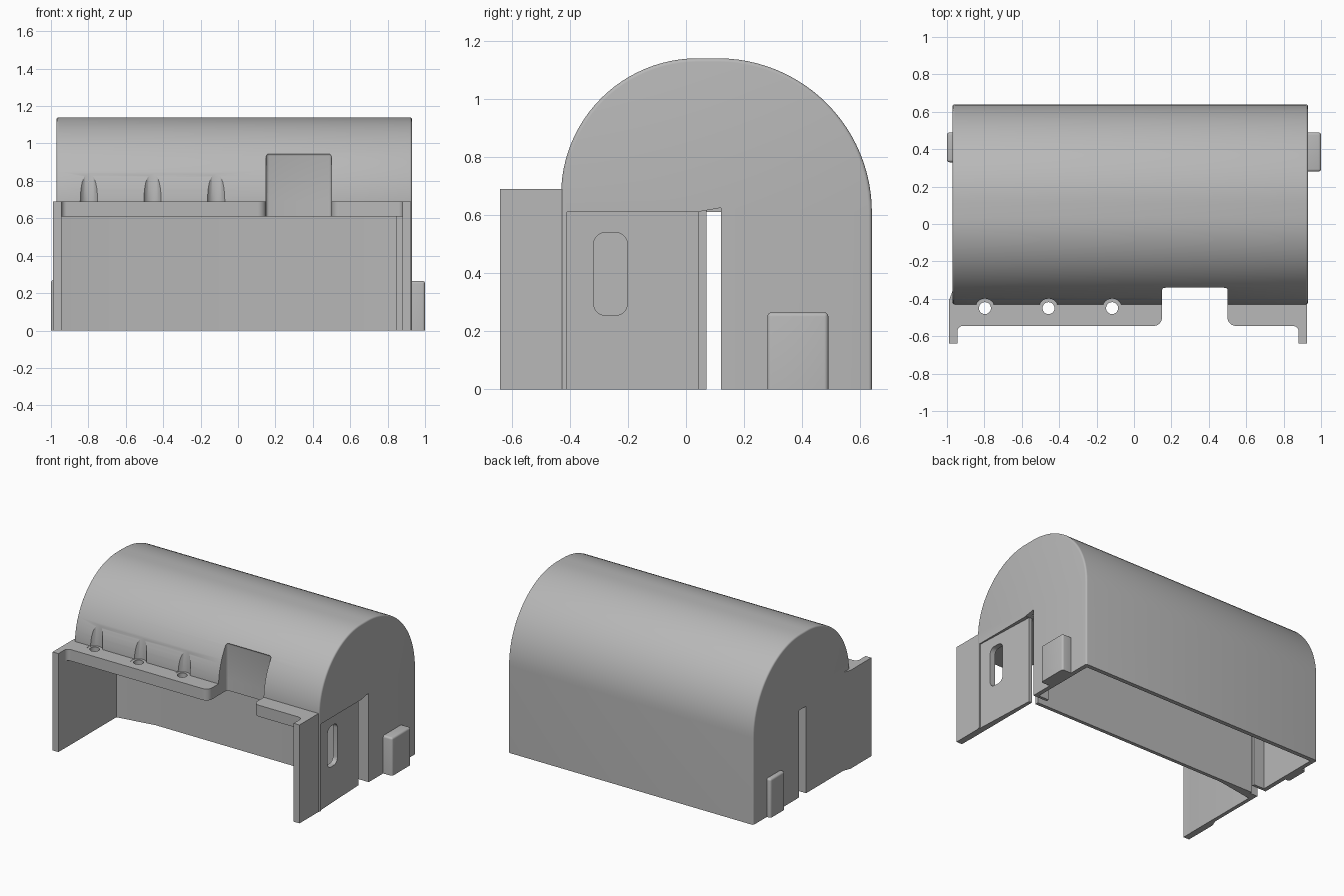
import bpy, bmesh, math
from mathutils import Vector

cube = bpy.data.objects.get("Cube")
if cube:
    bpy.data.objects.remove(cube, do_unlink=True)

grey = bpy.data.materials.new("plain_grey")
grey.use_nodes = True
grey.diffuse_color = (0.48, 0.48, 0.48, 1)
grey.node_tree.nodes["Principled BSDF"].inputs["Base Color"].default_value = (0.48, 0.48, 0.48, 1)


def rounded(corners, steps=6):
    """Fillet each (u, v, radius) corner of a polygon."""
    out = []
    for i, (u, v, r) in enumerate(corners):
        p = Vector((u, v))
        if r == 0:
            out.append(p)
            continue
        a = (Vector(corners[i - 1][:2]) - p).normalized()
        b = (Vector(corners[(i + 1) % len(corners)][:2]) - p).normalized()
        for k in range(steps + 1):
            t = k / steps * math.pi / 2
            out.append(p + a * r * (1 - math.sin(t)) + b * r * (1 - math.cos(t)))
    return out


def prism(name, pts, axis, lo, hi, bevel=0):
    """Extrude a 2D outline along x (yz), y (xz) or z (xy)."""
    place = {"x": lambda p: (lo, p[0], p[1]),
             "y": lambda p: (p[0], lo, p[1]),
             "z": lambda p: (p[0], p[1], lo)}[axis]
    shift = Vector([(hi - lo) if c == axis else 0 for c in "xyz"])
    bm = bmesh.new()
    face = bm.faces.new([bm.verts.new(place(p)) for p in pts])
    new = bmesh.ops.extrude_face_region(bm, geom=[face])["geom"]
    bmesh.ops.translate(bm, vec=shift, verts=[v for v in new if isinstance(v, bmesh.types.BMVert)])
    bmesh.ops.recalc_face_normals(bm, faces=bm.faces)
    if bevel:
        edges = [e for e in bm.edges if e.calc_face_angle(0) > 0.8]
        bmesh.ops.bevel(bm, geom=edges, offset=bevel, segments=4, profile=0.5, affect="EDGES")
    mesh = bpy.data.meshes.new(name)
    bm.to_mesh(mesh)
    bm.free()
    mesh.materials.append(grey)
    ob = bpy.data.objects.new(name, mesh)
    bpy.context.scene.collection.objects.link(ob)
    return ob


def box(name, x0, x1, y0, y1, z0, z1, bevel=0):
    return prism(name, [(x0, y0), (x1, y0), (x1, y1), (x0, y1)], "z", z0, z1, bevel)


def circle(x, y, r, n=32):
    return [(x + r * math.cos(k * math.tau / n), y + r * math.sin(k * math.tau / n)) for k in range(n)]


def combine(target, tool, operation="DIFFERENCE"):
    """Apply a boolean and drop the tool."""
    mod = target.modifiers.new("cut", "BOOLEAN")
    mod.object, mod.operation, mod.solver = tool, operation, "EXACT"
    bpy.context.view_layer.objects.active = target
    bpy.ops.object.modifier_apply(modifier=mod.name)
    bpy.data.objects.remove(tool, do_unlink=True)


def smooth(ob):
    bpy.ops.object.select_all(action="DESELECT")
    ob.select_set(True)
    bpy.context.view_layer.objects.active = ob
    bpy.ops.object.shade_smooth_by_angle(angle=math.radians(32))


def arch(inset, n=24):
    """Arch line from the back springing over the crown to the front."""
    back, front = 0.53 - inset, 0.47 - inset
    pts = [(0.11 + back * math.cos(k * math.pi / 2 / n), 0.61 + back * math.sin(k * math.pi / 2 / n))
           for k in range(n + 1)]
    pts += [(0.04 - front * math.sin(k * math.pi / 2 / n), 0.67 + front * math.cos(k * math.pi / 2 / n))
            for k in range(n + 1)]
    return pts


# Vaulted body, extended below the ground and trimmed later
cover = prism("vaulted_cover", [(0.64, -0.1)] + arch(0) + [(-0.43, -0.1)], "x", -0.97, 0.93, 0.012)

# Recess in the front of the vault
combine(cover, box("recess_cut", 0.15, 0.5, -0.8, -0.335, 0.4, 0.95, 0.018))

# Front ledge with its end flanges, as one plan outline
ledge = [(-0.99, -0.41, 0), (-0.99, -0.64, 0), (-0.945, -0.64, 0), (-0.945, -0.545, 0.03),
         (0.15, -0.545, 0.045), (0.15, -0.335, 0.018), (0.5, -0.335, 0.018), (0.5, -0.545, 0.045),
         (0.88, -0.545, 0.03), (0.88, -0.64, 0), (0.925, -0.64, 0), (0.925, -0.41, 0),
         (0.9, -0.305, 0), (-0.95, -0.305, 0)]
combine(cover, prism("ledge", rounded(ledge), "z", -0.1, 0.69), "UNION")

# Open front compartment with a kinked rear partition
room = [(-0.944, -0.9), (0.879, -0.9), (0.879, 0.045), (-0.67, 0.045), (-0.944, 0.0)]
combine(cover, prism("front_room_cut", room, "z", -0.3, 0.61))

# Rear chamber, running up into the vault above the front compartment
inner = [p for p in arch(0.03) if p[0] > -0.3]
chamber = [(0.61, -0.3)] + inner + [(-0.3, 0.64), (0.07, 0.64), (0.07, -0.3)]
combine(cover, prism("rear_chamber_cut", chamber, "x", -0.94, 0.9))

# Slightly tapered panel on the left side
panel = [(0.922, -0.41), (0.902, 0.06), (1.1, 0.06), (1.1, -0.41)]
combine(cover, prism("panel_cut", panel, "z", -0.3, 0.61))

# Side slots
slot = [(0.045, -0.3), (0.12, -0.3), (0.12, 0.625), (0.045, 0.612)]
combine(cover, prism("left_slot_cut", slot, "x", 0.85, 1.1))
combine(cover, box("right_slot_cut", -1.1, -0.91, 0.055, 0.135, -0.3, 0.61))

# Rounded window in the left wall
window = [(-0.318, 0.255, 0.04), (-0.202, 0.255, 0.04), (-0.202, 0.54, 0.04), (-0.318, 0.54, 0.04)]
combine(cover, prism("window_cut", rounded(window), "x", 0.8, 1.1))

# Screw holes and their clearance scoops in the vault
for x in (-0.797, -0.457, -0.117):
    combine(cover, prism("scoop_cut", circle(x, -0.45, 0.051), "z", 0.688, 1.0))
    combine(cover, prism("hole_cut", circle(x, -0.45, 0.032), "z", 0.5, 0.8))

# Trim everything level with the ground
combine(cover, box("ground_cut", -2, 2, -2, 2, -1, 0))
smooth(cover)

# Slot return walls and the raised side blocks
box("left_slot_wall", 0.82, 0.91, 0.12, 0.14, 0, 0.64)
box("right_slot_wall", -0.95, -0.86, 0.135, 0.155, 0, 0.64)
for name, x0, x1, y0, y1, z1 in (("left_block", 0.9, 1.0, 0.28, 0.49, 0.265),
                                 ("right_block", -1.0, -0.95, 0.33, 0.49, 0.27)):
    block = box(name, x0, x1, y0, y1, -0.1, z1, 0.014)
    combine(block, box("block_ground_cut", -2, 2, -2, 2, -1, 0))
    smooth(block)
